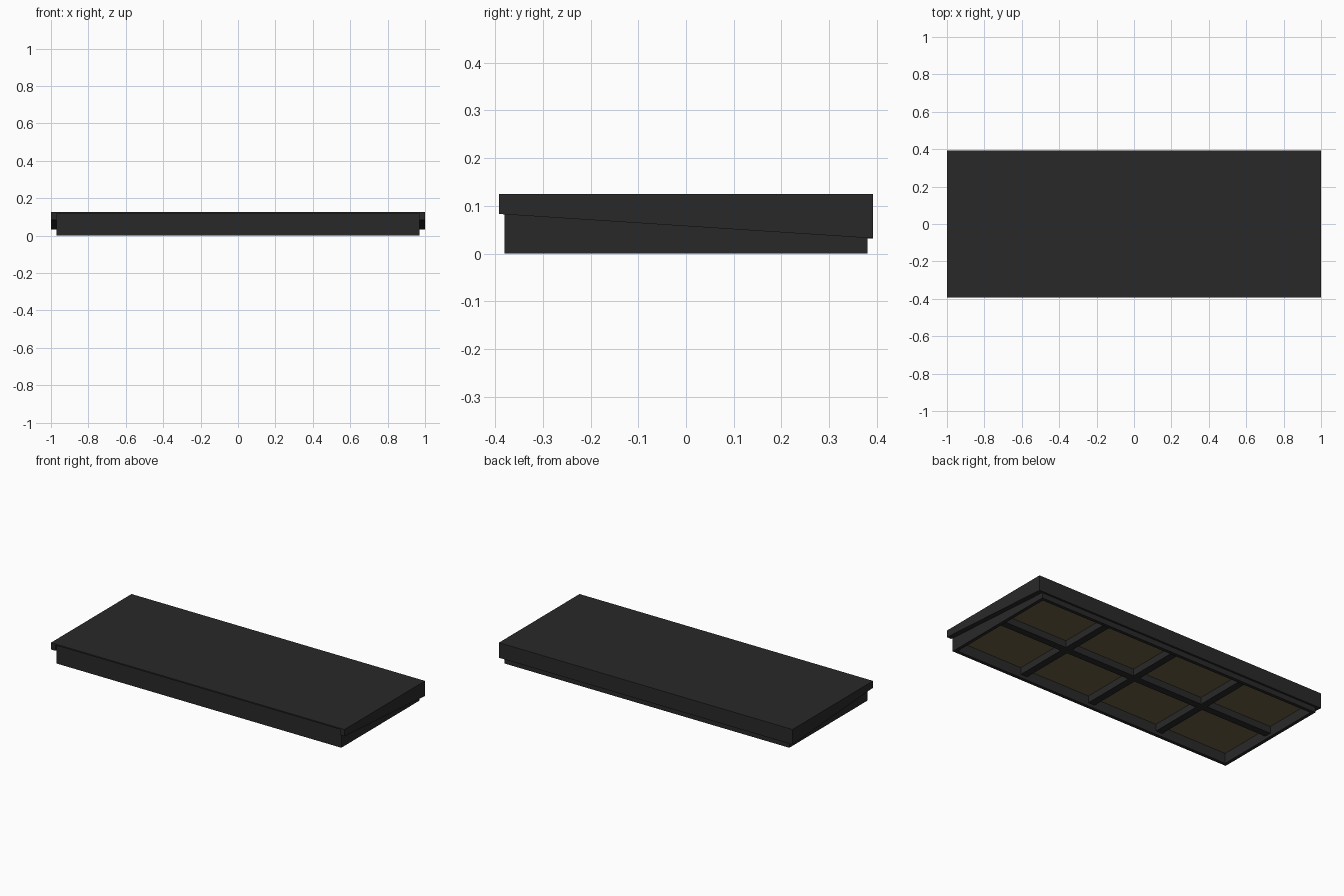
import bpy, bmesh

if "Cube" in bpy.data.objects:
    bpy.data.objects.remove(bpy.data.objects["Cube"])


def material(name, rgb):
    m = bpy.data.materials.new(name)
    m.diffuse_color = (*rgb, 1)
    m.use_nodes = True
    m.node_tree.nodes["Principled BSDF"].inputs["Base Color"].default_value = m.diffuse_color
    return m


BLACK = material("matte black", (0.022, 0.022, 0.022))
AMBER = material("dark amber", (0.15, 0.118, 0.055))


def finish(name, bm, mat):
    bmesh.ops.recalc_face_normals(bm, faces=bm.faces)
    me = bpy.data.meshes.new(name)
    bm.to_mesh(me)
    bm.free()
    ob = bpy.data.objects.new(name, me)
    bpy.context.collection.objects.link(ob)
    me.materials.append(mat)
    return ob


def add_box(bm, x0, x1, y0, y1, z0, z1):
    for v in bmesh.ops.create_cube(bm, size=1)["verts"]:
        v.co = (x1 if v.co.x > 0 else x0,
                y1 if v.co.y > 0 else y0,
                z1 if v.co.z > 0 else z0)


def box(name, dims, mat):
    bm = bmesh.new()
    add_box(bm, *dims)
    return finish(name, bm, mat)


W, D, T = 0.97, 0.38, 0.02   # frame half width, half depth, wall thickness
LIP = 0.117                  # underside of the thin top slab

# Cover: top slab with a thin front lip, back skirt and tapered end plates
box("cover_top", (-1, 1, -0.392, 0.392, LIP, 0.125), BLACK)
box("back_skirt", (-W, W, D, 0.392, 0.032, LIP), BLACK)
for s in (-1, 1):
    bm = bmesh.new()
    profile = [(-0.392, 0.083), (0.392, 0.032), (0.392, LIP), (-0.392, LIP)]
    face = bm.faces.new([bm.verts.new((s, y, z)) for y, z in profile])
    ext = bmesh.ops.extrude_face_region(bm, geom=[face])["geom"]
    bmesh.ops.translate(bm, vec=(-s * (1 - W), 0, 0),
                        verts=[g for g in ext if isinstance(g, bmesh.types.BMVert)])
    finish("end_plate", bm, BLACK)

# Lower frame: four thin walls
bm = bmesh.new()
for s in (-1, 1):
    xs = sorted((s * W, s * (W - T)))
    ys = sorted((s * D, s * (D - T)))
    add_box(bm, *xs, -D, D, 0, LIP)
    add_box(bm, -W + T, W - T, *ys, 0, LIP)
finish("lower_frame", bm, BLACK)

# Ribs dividing the underside into 4 x 2 cells
PITCH, R, RZ, PZ = 0.48, 0.022, 0.02, 0.062
box("long_rib", (-W + T, W - T, -R, R, RZ, PZ + 0.015), BLACK)
for i in (-1, 0, 1):
    for s in (-1, 1):
        ys = sorted((s * R, s * (D - T)))
        box("cross_rib", (i * PITCH - R, i * PITCH + R, *ys, RZ, PZ + 0.015), BLACK)

# Amber panels set into the cells
edges = [-W + T, -PITCH, 0, PITCH, W - T]
for x0, x1 in zip(edges, edges[1:]):
    for y0, y1 in ((-D + T, 0), (0, D - T)):
        box("panel", (x0, x1, y0, y1, PZ, PZ + 0.012), AMBER)
